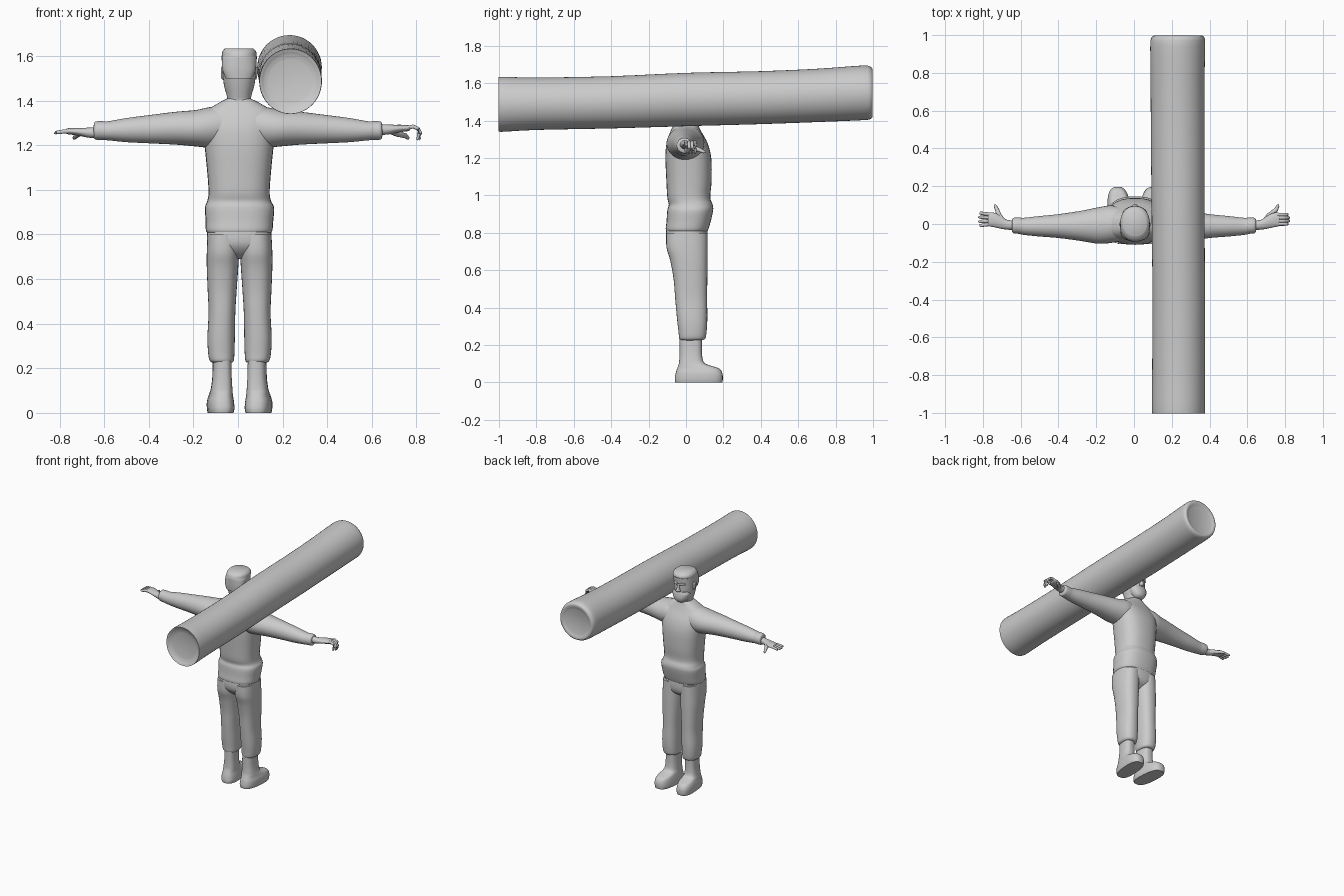
import bpy, bmesh, math
from mathutils import Vector

grey = bpy.data.materials.new("plain grey")
grey.diffuse_color = (0.6, 0.6, 0.6, 1)


def finish(name, bm):
    bmesh.ops.recalc_face_normals(bm, faces=bm.faces[:])
    me = bpy.data.meshes.new(name)
    bm.to_mesh(me)
    bm.free()
    me.materials.append(grey)
    ob = bpy.data.objects.new(name, me)
    bpy.context.collection.objects.link(ob)
    bpy.ops.object.select_all(action='DESELECT')
    bpy.context.view_layer.objects.active = ob
    ob.select_set(True)
    bpy.ops.object.shade_smooth_by_angle(angle=math.radians(50))
    return ob


def skin(name, loops):
    bm = bmesh.new()
    vs = [[bm.verts.new(p) for p in loop] for loop in loops]
    n = len(vs[0])
    for a, b in zip(vs, vs[1:]):
        for i in range(n):
            j = (i + 1) % n
            bm.faces.new((a[i], a[j], b[j], b[i]))
    bm.faces.new(vs[0][::-1])
    bm.faces.new(vs[-1])
    return finish(name, bm)


def smooth_rows(rows, steps):
    """Catmull-Rom resampling of ring parameters."""
    out = []
    for i in range(len(rows) - 1):
        p = [rows[max(0, min(len(rows) - 1, i + k))] for k in (-1, 0, 1, 2)]
        for s in range(steps):
            t = s / steps
            out.append([0.5 * (2 * b + (c - a) * t + (2 * a - 5 * b + 4 * c - d) * t * t
                               + (3 * b - a - 3 * c + d) * t ** 3)
                        for a, b, c, d in zip(*p)])
    return out + [list(rows[-1])]


def loft(name, axis, rows, power=2.0, steps=4, n=32, shear=0.0):
    """Rows: position on axis, then low/high bounds of the two other axes."""
    loops = []
    for t, a0, a1, b0, b1 in (smooth_rows(rows, steps) if steps > 1 else rows):
        loop = []
        for i in range(n):
            c, s = math.cos(2 * math.pi * i / n), math.sin(2 * math.pi * i / n)
            a = (a0 + a1) / 2 + (a1 - a0) / 2 * math.copysign(abs(c) ** (2 / power), c)
            b = (b0 + b1) / 2 + (b1 - b0) / 2 * math.copysign(abs(s) ** (2 / power), s)
            loop.append({'x': (t, a, b), 'y': (a, t, b), 'z': (a + shear * b, b, t)}[axis])
        loops.append(loop)
    return skin(name, loops)


def tube(name, pts, radii, n=10):
    pts = [Vector(p) for p in pts]
    loops = []
    for i, (p, r) in enumerate(zip(pts, radii)):
        d = pts[min(i + 1, len(pts) - 1)] - pts[max(i - 1, 0)]
        q = d.to_track_quat('Z', 'Y')
        loops.append([p + q @ Vector((r * math.cos(2 * math.pi * k / n),
                                      r * math.sin(2 * math.pi * k / n), 0)) for k in range(n)])
    return skin(name, loops)


# Log carried on the shoulder, rounded at both ends
loft("log", 'y', [
    (-0.985, 0.135, 0.335, 1.39, 1.585), (-0.992, 0.115, 0.355, 1.365, 1.61),
    (-1.0, 0.102, 0.37, 1.347, 1.627), (-0.985, 0.095, 0.376, 1.34, 1.634),
    (-0.8, 0.096, 0.376, 1.350, 1.630), (-0.4, 0.098, 0.376, 1.358, 1.637),
    (0, 0.094, 0.374, 1.370, 1.655), (0.4, 0.090, 0.374, 1.381, 1.664),
    (0.7, 0.088, 0.373, 1.392, 1.677), (0.94, 0.086, 0.376, 1.402, 1.694),
    (0.985, 0.092, 0.373, 1.408, 1.688), (0.997, 0.105, 0.36, 1.422, 1.672),
    (0.988, 0.13, 0.335, 1.45, 1.64)], steps=3, n=48)

# Sweater body with rolled hem
loft("sweater", 'z', [
    (0.80, -0.125, 0.135, -0.09, 0.105), (0.815, -0.143, 0.153, -0.108, 0.118),
    (0.86, -0.145, 0.158, -0.104, 0.132), (0.92, -0.148, 0.162, -0.100, 0.145),
    (0.95, -0.138, 0.148, -0.092, 0.143), (0.99, -0.132, 0.142, -0.100, 0.130),
    (1.08, -0.138, 0.148, -0.105, 0.137), (1.20, -0.150, 0.160, -0.110, 0.135),
    (1.28, -0.158, 0.168, -0.104, 0.115), (1.345, -0.150, 0.160, -0.082, 0.080),
    (1.385, -0.095, 0.105, -0.062, 0.062), (1.41, -0.048, 0.056, -0.05, 0.055)],
    power=2.5)

# Trouser seat
loft("trouser_seat", 'z', [
    (0.69, -0.06, 0.07, -0.04, 0.06), (0.72, -0.12, 0.13, -0.08, 0.10),
    (0.76, -0.138, 0.15, -0.105, 0.115), (0.82, -0.138, 0.148, -0.105, 0.115),
    (0.86, -0.13, 0.14, -0.09, 0.11)], power=2.5)

for side, word in ((-1, "left"), (1, "right")):
    def across(rows):
        # mirror about the body's own centre line
        return [(z, *sorted((0.007 + side * i, 0.007 + side * o)), y0, y1)
                for z, i, o, y0, y1 in rows]

    # Trouser legs with a gathered cuff
    loft(word + "_trouser_leg", 'z', across([
        (0.225, 0.035, 0.120, -0.025, 0.085), (0.235, 0.026, 0.134, -0.036, 0.103),
        (0.27, 0.023, 0.141, -0.040, 0.110), (0.34, 0.021, 0.144, -0.048, 0.114),
        (0.45, 0.019, 0.139, -0.058, 0.113), (0.55, 0.013, 0.143, -0.066, 0.114),
        (0.65, 0.006, 0.147, -0.084, 0.115), (0.72, 0.002, 0.147, -0.104, 0.115),
        (0.80, 0.0, 0.143, -0.106, 0.115)]), power=2.4)

    # Boots, turned slightly outwards
    loft(word + "_boot", 'z', across([
        (0.0, 0.024, 0.136, -0.058, 0.194), (0.02, 0.020, 0.140, -0.060, 0.197),
        (0.05, 0.022, 0.140, -0.055, 0.194), (0.075, 0.026, 0.134, -0.047, 0.176),
        (0.092, 0.029, 0.130, -0.041, 0.125), (0.11, 0.031, 0.126, -0.037, 0.094),
        (0.16, 0.034, 0.120, -0.034, 0.085), (0.24, 0.036, 0.118, -0.034, 0.085)]),
        power=2.7, shear=0.07 * side)

    # Sleeves with cuffs
    arm = [(0.04, -0.085, 0.085, 1.21, 1.375), (0.12, -0.100, 0.098, 1.19, 1.372),
           (0.19, -0.104, 0.088, 1.195, 1.358), (0.28, -0.090, 0.070, 1.203, 1.350),
           (0.40, -0.074, 0.052, 1.209, 1.335), (0.50, -0.066, 0.042, 1.214, 1.322),
           (0.58, -0.058, 0.033, 1.222, 1.308), (0.61, -0.052, 0.034, 1.224, 1.308),
           (0.64, -0.048, 0.032, 1.226, 1.306), (0.647, -0.032, 0.018, 1.24, 1.29)]
    loft(word + "_sleeve", 'x', [(side * r[0], *r[1:]) for r in arm])

    # Wrist and palm
    palm = [(0.62, -0.034, 0.018, 1.238, 1.288), (0.67, -0.030, 0.022, 1.240, 1.285),
            (0.70, -0.026, 0.040, 1.246, 1.284), (0.735, -0.018, 0.058, 1.252, 1.284),
            (0.765, -0.012, 0.060, 1.256, 1.282), (0.772, -0.004, 0.05, 1.262, 1.277)]
    dz = 0.008 if side > 0 else -0.006
    loft(word + "_palm", 'x', [(side * x, a, b, c + dz, d + dz) for x, a, b, c, d in palm], n=20)

    # Four fingers; the right hand curls downwards
    for k in range(4):
        y = 0.0 + 0.0165 * k
        tip = 0.825 - 0.008 * abs(k - 1.5)
        if side > 0:
            line = [(0.755, y, 1.277), (0.785, y, 1.284), (0.808, y, 1.274),
                    (tip - 0.002, y, 1.252), (tip - 0.006, y, 1.232), (tip - 0.010, y, 1.223)]
        else:
            spread = 0.006 * (k - 1.5)
            line = [(-0.755, y, 1.262), (-0.78, y + spread * 0.4, 1.262),
                    (-0.80, y + spread * 0.7, 1.259), (-0.815, y + spread, 1.257),
                    (-tip + 0.002, y + spread, 1.255), (-tip - 0.004, y + spread, 1.254)]
        tube(f"{word}_finger_{k + 1}", line, (0.010, 0.0095, 0.009, 0.008, 0.0065, 0.003))

    # Thumb
    tx = 0.762 if side > 0 else 0.735
    tube(word + "_thumb", [(side * 0.69, 0.012, 1.262), (side * 0.715, 0.045, 1.252),
                           (side * (tx - 0.01), 0.075, 1.242), (side * tx, 0.097, 1.232),
                           (side * (tx + 0.003), 0.103, 1.229)],
         (0.014, 0.014, 0.011, 0.008, 0.003))

    # Ears and brows
    ex = 0.005 + side * 0.074
    loft(word + "_ear", 'z', [(1.495, ex - 0.003, ex + 0.003, -0.005, 0.008),
                              (1.51, ex - 0.007, ex + 0.007, -0.012, 0.012),
                              (1.54, ex - 0.008, ex + 0.008, -0.018, 0.014),
                              (1.555, ex - 0.003, ex + 0.003, -0.010, 0.008)], n=12)
    tube(word + "_brow", [(0.005 + side * x, y, z) for x, y, z in
                          ((0.008, 0.089, 1.552), (0.03, 0.083, 1.557), (0.052, 0.066, 1.552))],
         (0.007, 0.008, 0.004))

# Head, from neck to the flat cropped hair
loft("head", 'z', [
    (1.36, -0.055, 0.065, -0.055, 0.05), (1.40, -0.048, 0.058, -0.054, 0.050),
    (1.425, -0.051, 0.061, -0.060, 0.062), (1.46, -0.061, 0.071, -0.070, 0.078),
    (1.50, -0.067, 0.078, -0.080, 0.083), (1.55, -0.070, 0.081, -0.088, 0.084),
    (1.59, -0.071, 0.082, -0.088, 0.086), (1.615, -0.070, 0.081, -0.082, 0.085),
    (1.628, -0.062, 0.073, -0.070, 0.075), (1.633, -0.045, 0.055, -0.05, 0.055)], power=2.2)

# Short hair, thicker at the back and crown
loft("hair", 'z', [
    (1.50, -0.055, 0.065, -0.088, -0.02), (1.54, -0.070, 0.080, -0.092, 0.0),
    (1.585, -0.073, 0.084, -0.093, 0.05), (1.60, -0.073, 0.084, -0.092, 0.092),
    (1.62, -0.070, 0.081, -0.084, 0.090), (1.635, -0.058, 0.068, -0.064, 0.072)], power=2.2)

# Beard
loft("beard", 'z', [
    (1.408, -0.018, 0.028, 0.040, 0.072), (1.42, -0.036, 0.046, 0.018, 0.088),
    (1.445, -0.053, 0.063, 0.0, 0.096), (1.475, -0.062, 0.072, 0.0, 0.093),
    (1.495, -0.050, 0.060, 0.02, 0.086)], power=2.2)

# Nose
loft("nose", 'z', [
    (1.494, -0.005, 0.015, 0.075, 0.092), (1.502, -0.012, 0.022, 0.07, 0.106),
    (1.52, -0.006, 0.016, 0.07, 0.102), (1.552, -0.003, 0.013, 0.07, 0.090)], n=12)
